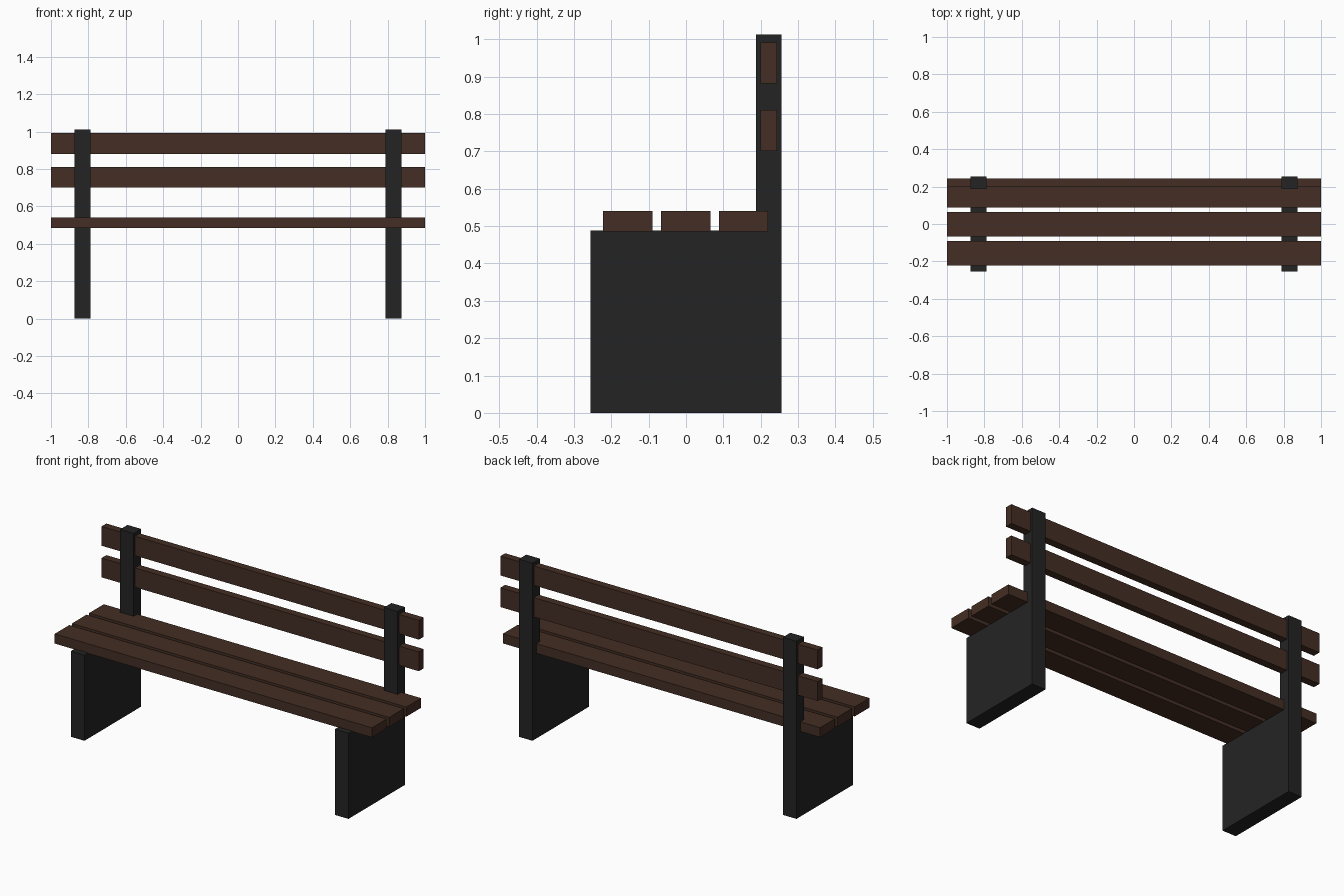
import bpy
import bmesh

cube = bpy.data.objects.get("Cube")
if cube:
    bpy.data.objects.remove(cube, do_unlink=True)


def material(name, rgb):
    mat = bpy.data.materials.new(name)
    mat.use_nodes = True
    color = (*rgb, 1.0)
    mat.diffuse_color = color
    bsdf = mat.node_tree.nodes["Principled BSDF"]
    bsdf.inputs["Base Color"].default_value = color
    bsdf.inputs["Roughness"].default_value = 0.8
    return mat


wood = material("dark brown wood", (0.058, 0.027, 0.017))
metal = material("charcoal", (0.0175, 0.0175, 0.0175))


def extruded(name, profile, x0, x1, mat):
    """Extrude a (y, z) profile along x."""
    bm = bmesh.new()
    face = bm.faces.new([bm.verts.new((x0, y, z)) for y, z in profile])
    result = bmesh.ops.extrude_face_region(bm, geom=[face])
    moved = [v for v in result["geom"] if isinstance(v, bmesh.types.BMVert)]
    bmesh.ops.translate(bm, verts=moved, vec=(x1 - x0, 0, 0))
    bmesh.ops.recalc_face_normals(bm, faces=bm.faces)
    mesh = bpy.data.meshes.new(name)
    bm.to_mesh(mesh)
    bm.free()
    mesh.materials.append(mat)
    obj = bpy.data.objects.new(name, mesh)
    bpy.context.collection.objects.link(obj)
    return obj


def slat(name, y0, y1, z0, z1):
    return extruded(name, [(y0, z0), (y1, z0), (y1, z1), (y0, z1)], -1, 1, wood)


# L-shaped end supports: solid leg panel with a back post
depth, seat_z, post_y, top_z = 0.255, 0.488, 0.188, 1.012
support = [(-depth, 0), (depth, 0), (depth, top_z),
           (post_y, top_z), (post_y, seat_z), (-depth, seat_z)]
for side, x in (("left", 0.832), ("right", -0.832)):
    extruded(side + "_support", support, x - 0.043, x + 0.043, metal)

# Seat slats
for name, y in (("front", -0.156), ("middle", -0.001), ("rear", 0.154)):
    slat(name + "_seat_slat", y - 0.066, y + 0.066, 0.485, 0.54)

# Backrest slats running through the posts
for name, z in (("lower", 0.756), ("upper", 0.936)):
    slat(name + "_back_slat", 0.2, 0.243, z - 0.055, z + 0.055)
